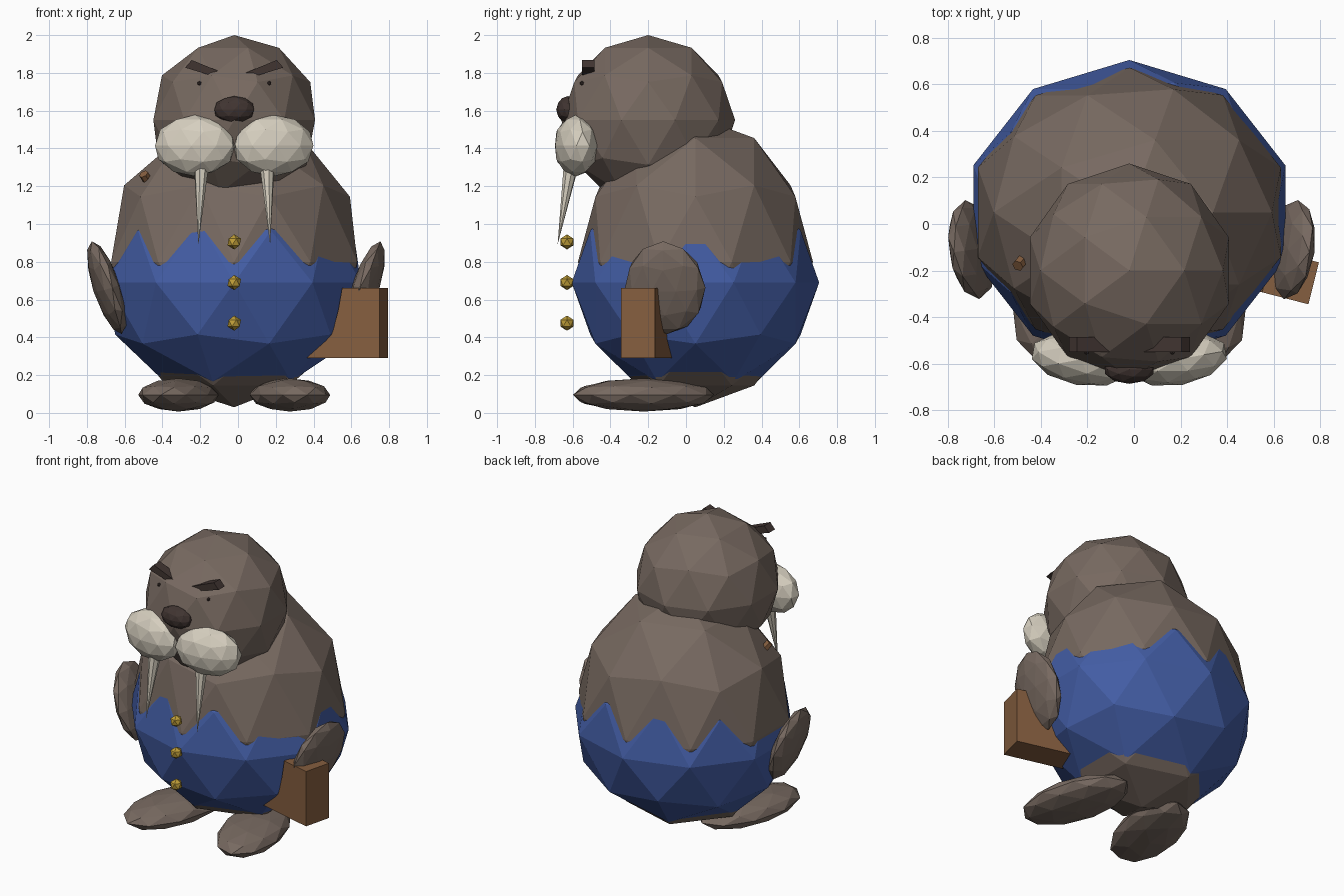
import bpy, bmesh, math
from mathutils import Vector, Matrix

if "Cube" in bpy.data.objects:
    bpy.data.objects.remove(bpy.data.objects["Cube"])

CX = -0.02  # symmetry plane of the animal


def material(name, rgb):
    m = bpy.data.materials.new(name)
    m.diffuse_color = (*rgb, 1)
    m.use_nodes = True
    m.node_tree.nodes["Principled BSDF"].inputs["Base Color"].default_value = m.diffuse_color
    return m


HIDE = material("brown hide", (0.185, 0.142, 0.118))
BLUE = material("blue cloth", (0.055, 0.108, 0.37))
CREAM = material("cream", (0.67, 0.62, 0.52))
DARK = material("dark brown", (0.052, 0.035, 0.031))
WOOD = material("wood brown", (0.235, 0.112, 0.05))
GOLD = material("gold", (0.52, 0.34, 0.04))


def finish(bm, name, mat):
    bmesh.ops.recalc_face_normals(bm, faces=bm.faces)
    me = bpy.data.meshes.new(name)
    bm.to_mesh(me)
    bm.free()
    me.materials.append(mat)
    ob = bpy.data.objects.new(name, me)
    bpy.context.collection.objects.link(ob)
    return ob


def ball(name, mat, loc, radii, rot=(0, 0, 0), sub=2):
    """Faceted ellipsoid, rotation in degrees."""
    bm = bmesh.new()
    bmesh.ops.create_icosphere(bm, subdivisions=sub, radius=1)
    ob = finish(bm, name, mat)
    ob.location, ob.scale = loc, radii
    ob.rotation_euler = [math.radians(a) for a in rot]
    return ob


def prism(name, mat, points, depth):
    """Closed outline extruded along a depth vector."""
    bm = bmesh.new()
    face = bm.faces.new([bm.verts.new(p) for p in points])
    out = bmesh.ops.extrude_face_region(bm, geom=[face])["geom"]
    moved = [v for v in out if isinstance(v, bmesh.types.BMVert)]
    bmesh.ops.translate(bm, verts=moved, vec=depth)
    if face.is_valid is False or len(bm.faces) < len(points) + 2:
        bm.faces.new([v for v in bm.verts if v not in moved])
    return finish(bm, name, mat)


def cone(name, mat, base, tip, r1, r2=0.0, sides=8):
    """Cone or cylinder between two points."""
    base, tip = Vector(base), Vector(tip)
    d = tip - base
    bm = bmesh.new()
    bmesh.ops.create_cone(bm, cap_ends=True, segments=sides, radius1=r1,
                          radius2=r2, depth=d.length)
    turn = d.to_track_quat('Z', 'Y').to_matrix().to_4x4()
    bm.transform(Matrix.Translation((base + tip) / 2) @ turn)
    return finish(bm, name, mat)


# Body, with trousers whose upper corners poke out as a zigzag hem
ball("body", HIDE, (CX, 0.05, 0.80), (0.685, 0.622, 0.77))
ball("trousers", BLUE, (CX, 0.05, 0.69), (0.705, 0.655, 0.615))
ball("head", HIDE, (CX, -0.20, 1.55), (0.45, 0.46, 0.45))
ball("nose", DARK, (CX, -0.625, 1.605), (0.11, 0.062, 0.072))

# Paired parts
for side, s in (("left", -1), ("right", 1)):
    ball(side + "_muzzle", CREAM, (CX + s * 0.207, -0.582, 1.415),
         (0.22, 0.112, 0.163), (0, 0, s * 10))
    cone(side + "_tusk", CREAM, (CX + s * 0.172, -0.60, 1.36),
         (CX + s * 0.19, -0.68, 0.89), 0.045)
    ball(side + "_eye", DARK, (CX + s * 0.185, -0.55, 1.745),
         (0.012, 0.012, 0.012), sub=1)
    brow = [(0.225, 1.868), (0.26, 1.828), (0.12, 1.785), (0.06, 1.80)]
    prism(side + "_brow", DARK, [(CX + s * x, -0.55, z) for x, z in brow],
          (0, 0.065, 0))
    ball(side + "_flipper", HIDE, (-0.01 + s * 0.685, -0.11, 0.663),
         (0.068, 0.215, 0.258), (0, s * 18, -s * 8))
    ball(side + "_foot", HIDE, (CX + s * 0.295, -0.225, 0.095),
         (0.20, 0.385, 0.088), (0, 0, s * 14))

# Buttons down the front
for i, z in enumerate((0.905, 0.69, 0.475)):
    ball("button_%d" % (i + 1), GOLD, (CX, -0.63, z), (0.04,) * 3, sub=1)

# Small wooden peg at the shoulder
cone("shoulder_peg", WOOD, (-0.475, -0.15, 1.225), (-0.50, -0.18, 1.265),
     0.026, 0.026, 6)

# Wooden block held at the right side, with a hollowed inner end
along, across = Vector((0.97, -0.25, 0)), Vector((0.045, 0.18, 0))
profile = [(0, 0.66), (-0.205, 0.66), (-0.225, 0.55), (-0.25, 0.45),
           (-0.29, 0.385), (-0.40, 0.29), (0, 0.29)]
corner = Vector((0.75, -0.345, 0))
prism("wooden_block", WOOD,
      [corner + along * u + Vector((0, 0, z)) for u, z in profile], across)
